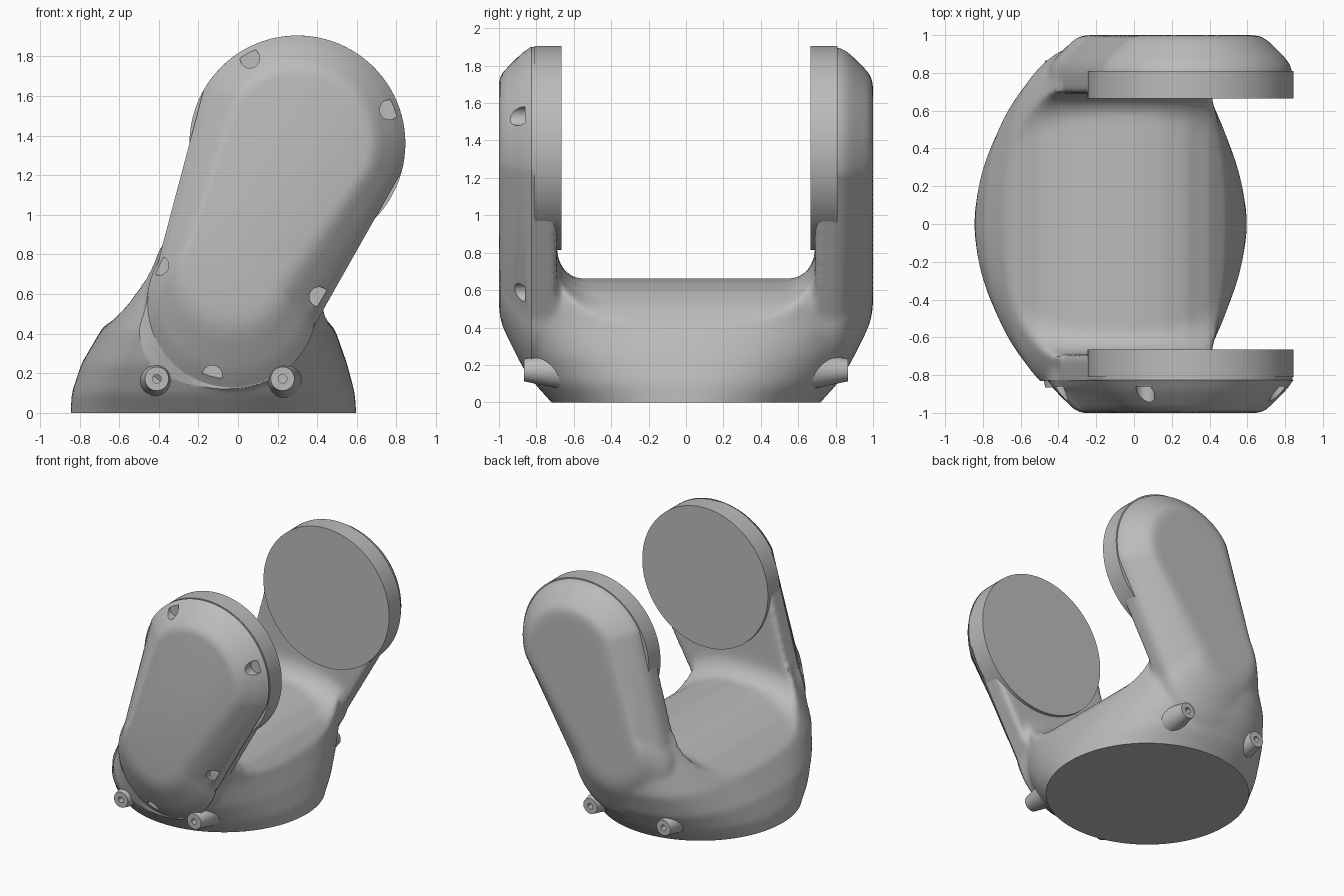
import bpy, bmesh
from math import sin, cos, pi, radians, atan2, acos, hypot
from mathutils import Matrix, Vector

old = bpy.data.objects.get("Cube")
if old:
    bpy.data.objects.remove(old, do_unlink=True)

grey = bpy.data.materials.new("grey metal")
grey.use_nodes = True
colour = (0.5, 0.5, 0.5, 1)
grey.diffuse_color = colour
grey.node_tree.nodes["Principled BSDF"].inputs["Base Color"].default_value = colour


def finish(name, bm):
    bmesh.ops.recalc_face_normals(bm, faces=bm.faces)
    mesh = bpy.data.meshes.new(name)
    bm.to_mesh(mesh)
    bm.free()
    mesh.materials.append(grey)
    ob = bpy.data.objects.new(name, mesh)
    bpy.context.collection.objects.link(ob)
    return ob


def loft(name, rings):
    """Skin a list of equal-length rings and cap both ends."""
    bm = bmesh.new()
    rows = [[bm.verts.new(p) for p in ring] for ring in rings]
    n = len(rows[0])
    for a, b in zip(rows, rows[1:]):
        for i in range(n):
            j = (i + 1) % n
            bm.faces.new((a[i], a[j], b[j], b[i]))
    bm.faces.new(rows[0])
    bm.faces.new(rows[-1])
    return finish(name, bm)


def cylinder(name, x, z, y0, y1, r0, r1=None, segments=64):
    rings = []
    for y, r in ((y0, r0), (y1, r0 if r1 is None else r1)):
        rings.append([(x + r * cos(2 * pi * i / segments), y,
                       z + r * sin(2 * pi * i / segments)) for i in range(segments)])
    return loft(name, rings)


def box(name, lo, hi):
    return loft(name, [[(x, y, z) for x, y in ((lo[0], lo[1]), (hi[0], lo[1]),
                                               (hi[0], hi[1]), (lo[0], hi[1]))]
                       for z in (lo[2], hi[2])])


def boolean(ob, other, operation):
    m = ob.modifiers.new(operation, "BOOLEAN")
    m.object, m.operation, m.solver = other, operation, "EXACT"
    other.hide_render = True


def bake(ob, helpers, angle=35):
    """Apply modifiers, drop the helpers and shade."""
    bpy.ops.object.select_all(action="DESELECT")
    ob.select_set(True)
    bpy.context.view_layer.objects.active = ob
    bpy.ops.object.convert(target="MESH")
    bpy.ops.object.shade_smooth_by_angle(angle=radians(angle))
    for h in helpers:
        bpy.data.objects.remove(h, do_unlink=True)


# Arm outline: hull of a large upper circle and a smaller lower one
TOP, TOP_R = Vector((0.30, 1.36)), 0.545
LOW, LOW_R = Vector((-0.03, 0.55)), 0.43


def outline(y, inset, n=32):
    low = LOW + Vector((0, inset))
    r1, r2 = TOP_R - inset, LOW_R - inset
    d = TOP - low
    axis, half = atan2(d.y, d.x), acos((r2 - r1) / d.length)
    pts = []
    for c, r, start, sweep in ((TOP, r1, axis - pi + half, 2 * (pi - half)),
                               (low, r2, axis + pi - half, 2 * half)):
        for i in range(n + 1):
            a = start + sweep * i / n
            pts.append((c.x + r * cos(a), y, c.y + r * sin(a)))
    return pts


CHAMFER = ((0.80, 0), (0.84, 0.012), (0.87, 0.032), (0.90, 0.06),
           (0.955, 0.115), (0.98, 0.143), (0.994, 0.17), (1.0, 0.2))

# Flared base: superellipse sections (z, left, right, half depth, exponent)
SECTIONS = ((-0.1, -0.845, 0.6, 0.63, 2), (0, -0.845, 0.597, 0.72, 2),
            (0.1, -0.84, 0.59, 0.81, 2.15), (0.25, -0.79, 0.55, 0.9, 2.4),
            (0.42, -0.69, 0.49, 0.965, 2.8), (0.55, -0.6, 0.475, 0.985, 3),
            (0.68, -0.53, 0.47, 0.985, 3), (0.84, -0.46, 0.42, 0.97, 3))


def power(v, e):
    return (1 if v >= 0 else -1) * abs(v) ** e


rings = []
for z, x0, x1, hy, e in SECTIONS:
    angles = [2 * pi * i / 96 for i in range(96)]
    rings.append([((x0 + x1) / 2 + (x1 - x0) / 2 * power(cos(a), 2 / e),
                   hy * power(sin(a), 2 / e), z) for a in angles])
yoke = loft("yoke_body", rings)

# Saddle cutter: filleted channel whose floor arches over from left to right
FLOOR = ((-1.0, 0.2), (-0.7, 0.42), (-0.5, 0.56), (-0.35, 0.625), (-0.2, 0.655),
         (0, 0.663), (0.15, 0.645), (0.28, 0.6), (0.4, 0.52), (0.5, 0.41), (0.75, 0.1))
rings = []
for x, floor in FLOOR:
    drop = 0.663 - floor
    flat = 0.56 - 0.8 * drop
    height = 0.16 + 0.35 * drop
    side = []
    for i in range(9):
        a = pi / 2 * i / 8
        side.append((flat + (0.69 - flat) * sin(a), floor + height * (1 - cos(a))))
    side.append((0.69, 2.2))
    rings.append([(x, y, z) for y, z in side] + [(x, -y, z) for y, z in reversed(side)])
saddle = loft("saddle_cutter", rings)
boolean(yoke, saddle, "DIFFERENCE")

# Arms joined to the base, then blended
SKIN = 0.004
back_core = loft("back_arm_core", [outline(0.69, SKIN)] + [outline(y, i + SKIN) for y, i in CHAMFER])
front_core = loft("front_arm_core", [outline(-0.69, SKIN), outline(-0.9, SKIN)])
boolean(yoke, back_core, "UNION")
boolean(yoke, front_core, "UNION")
remesh = yoke.modifiers.new("blend", "REMESH")
remesh.mode, remesh.voxel_size = "VOXEL", 0.018
soften = yoke.modifiers.new("soften", "SMOOTH")
soften.factor, soften.iterations = 0.5, 12
trim = box("trim_box", (-2, -0.83, 0), (2, 2, 3))
boolean(yoke, trim, "INTERSECT")
bake(yoke, [saddle, back_core, front_core, trim], 40)

# Round bearing pads on the inner side of each arm
for name, s in (("front_pad", -1), ("back_pad", 1)):
    pad = cylinder(name, TOP.x, TOP.y, s * 0.665, s * 0.81, TOP_R, segments=96)
    bake(pad, [])

# Front cover with screw notches
cover = loft("front_cover", [outline(-0.825, 0)] +
             [outline(-y, i) for y, i in CHAMFER if y > 0.83])
notches = []
for x, z in ((0.06, 1.79), (0.765, 1.53), (-0.4, 0.745), (0.41, 0.585), (-0.13, 0.19)):
    notches.append(cylinder("notch_cutter", x, z, -1.1, -0.86, 0.05, segments=32))
    boolean(cover, notches[-1], "DIFFERENCE")
bake(cover, notches, 30)

# Hollow pegs around the foot
for side, s in (("front", -1), ("back", 1)):
    for hand, x in (("right", -0.41), ("left", 0.225)):
        peg = cylinder(side + "_" + hand + "_peg", x, 0.172, s * 0.6, s * 0.865, 0.115, 0.06, 32)
        hole = cylinder("hole_cutter", x, 0.172, s * 0.8, s * 1.0, 0.022, segments=24)
        boolean(peg, hole, "DIFFERENCE")
        bake(peg, [hole])
